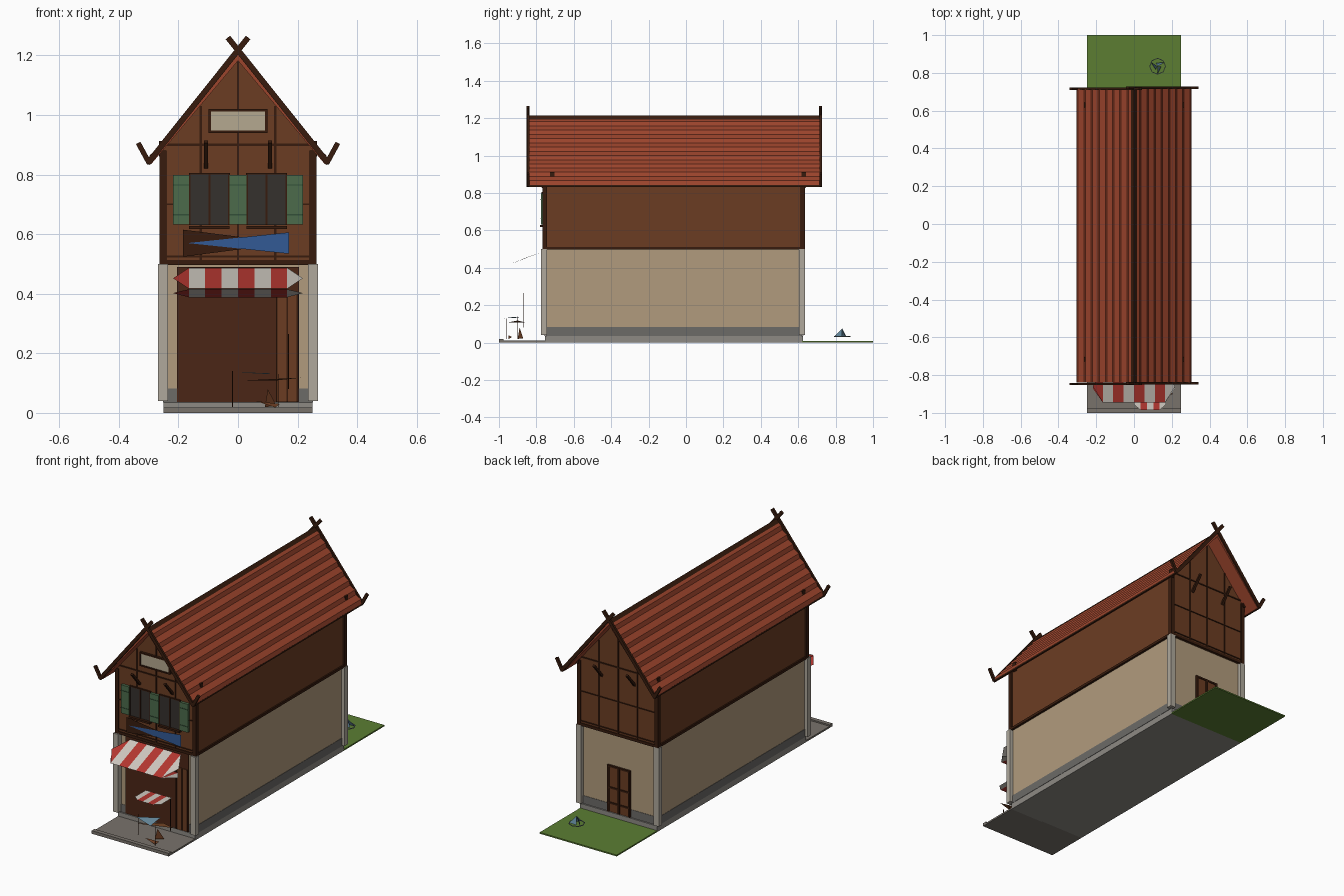
import bpy, math
from mathutils import Vector

if "Cube" in bpy.data.objects:
    bpy.data.objects.remove(bpy.data.objects["Cube"])

mats = {}
def paint(ob, hexcol):
    if not hexcol:
        return ob
    if hexcol not in mats:
        m = bpy.data.materials.new("paint_" + hexcol)
        lin = [(int(hexcol[i:i + 2], 16) / 255) ** 2.2 for i in (0, 2, 4)]
        m.diffuse_color = (*lin, 1)
        m.use_nodes = True
        m.node_tree.nodes["Principled BSDF"].inputs["Base Color"].default_value = m.diffuse_color
        mats[hexcol] = m
    ob.data.materials.append(mats[hexcol])
    return ob

def mesh(name, verts, faces, col):
    me = bpy.data.meshes.new(name)
    me.from_pydata(verts, [], faces)
    me.update()
    ob = bpy.data.objects.new(name, me)
    bpy.context.collection.objects.link(ob)
    return paint(ob, col)

def prism(name, pts, y0, y1, col):
    """xz profile, counter-clockwise seen from the front, extruded along y"""
    n = len(pts)
    v = [(x, y0, z) for x, z in pts] + [(x, y1, z) for x, z in pts]
    f = [tuple(range(n)), tuple(range(2 * n - 1, n - 1, -1))]
    f += [(i, i + n, (i + 1) % n + n, (i + 1) % n) for i in range(n)]
    return mesh(name, v, f, col)

def box(name, x0, x1, y0, y1, z0, z1, col):
    return prism(name, [(x0, z0), (x1, z0), (x1, z1), (x0, z1)], y0, y1, col)

def bar(name, p, q, w, d, col):
    """beam from p to q, w across and d deep"""
    p, q = Vector(p), Vector(q)
    t = (q - p).normalized()
    a = t.cross(Vector((0, 1, 0)) if abs(t.y) < 0.5 and abs(t.x) > 0.01 else Vector((1, 0, 0))).normalized()
    b = t.cross(a)
    v = [e + a * i * w / 2 + b * j * d / 2 for e in (p, q) for i, j in ((-1, -1), (1, -1), (1, 1), (-1, 1))]
    return mesh(name, v, [(3, 2, 1, 0), (4, 5, 6, 7)] + [(i, (i + 1) % 4, (i + 1) % 4 + 4, i + 4) for i in range(4)], col)

def sheet(name, pts, col):
    return mesh(name, pts, [tuple(range(len(pts)))], col)

WOOD, BEAM, DARK = "6b3f27", "3a2115", "4c2a1c"
PLASTER, STONE, PLINTH = "b09a7c", "aea79b", "6c6a67"
RED, WHITE, GREEN, BLUE, TILE = "b53a34", "cfc9c0", "4d6b4c", "355a94", "9a4630"
F, B = -0.765, 0.635      # upper storey front and back

# ground plots
box("front_pavement", -0.25, 0.25, -1, -0.75, 0, 0.01, "78726b")
box("pavement_kerb", -0.25, 0.25, -1, -0.975, 0, 0.018, "78726b")
box("back_lawn", -0.25, 0.25, 0.62, 1, 0, 0.008, "5c7d36")

# ground floor
box("foundation", -0.25, 0.25, -0.755, 0.625, 0, 0.035, "8c8983")
box("plinth", -0.252, 0.252, -0.747, 0.617, 0.035, 0.082, PLINTH)
box("ground_floor_wall", -0.25, 0.25, -0.745, 0.615, 0.035, 0.5, PLASTER)
for sx in (-1, 1):
    for n, y in (("front", -0.76), ("back", 0.62)):
        x = sx * 0.252
        box(n + "_stone_pillar", x - 0.0165, x + 0.0165, y - 0.016, y + 0.016, 0.04, 0.5, STONE)

# shop opening with folded door, back door
box("shop_opening", -0.205, 0.205, -0.752, -0.74, 0.037, 0.49, DARK)
box("shop_door", 0.13, 0.2, -0.756, -0.75, 0.037, 0.4, WOOD)
for x in (0.13, 0.165, 0.2):
    box("shop_door_stile", x - 0.003, x + 0.003, -0.759, -0.75, 0.037, 0.4, BEAM)
box("back_door", -0.068, 0.068, 0.612, 0.622, 0.037, 0.3, WOOD)
for x in (-0.068, 0, 0.068):
    box("back_door_stile", x - 0.006, x + 0.006, 0.614, 0.628, 0.037, 0.31, BEAM)
for z in (0.09, 0.18, 0.305):
    box("back_door_rail", -0.074, 0.074, 0.614, 0.627, z - 0.005, z + 0.005, BEAM)

# upper storey with gables
prism("upper_storey", [(-0.255, 0.5), (0.255, 0.5), (0.255, 0.885), (0, 1.19), (-0.255, 0.885)],
      F + 0.006, B - 0.006, WOOD)
for sx in (-1, 1):
    for n, y in (("front", F + 0.011), ("back", B - 0.011)):
        x = sx * 0.252
        box(n + "_corner_post", x - 0.012, x + 0.012, y - 0.012, y + 0.012, 0.5, 0.88, BEAM)
    box("side_sill_beam", sx * 0.255 - 0.008, sx * 0.255 + 0.008, F, B, 0.497, 0.512, BEAM)
    for y in (-0.715, 0.63):
        box("purlin_peg", sx * 0.258 - 0.008, sx * 0.258 + 0.008, y - 0.012, y + 0.012, 0.86, 0.912, BEAM)
for n, y, s in (("front", F + 0.006, -1), ("back", B - 0.006, 1)):
    for z, h in ((0.505, 0.016), (0.525, 0.006), (0.7, 0.005), (0.9, 0.007)):
        box(n + "_cross_beam", -0.25, 0.25, y - 0.005, y + 0.005, z - h / 2, z + h / 2, BEAM)
    for x in (-0.125, 0, 0.125):
        box(n + "_stud", x - 0.004, x + 0.004, y - 0.004, y + 0.004, 0.5, 1.18 - abs(x) * 1.2, BEAM)
    for sx in (-1, 1):
        bar(n + "_eave_brace", (sx * 0.107, y, 0.825), (sx * 0.107, y + s * 0.072, 0.91), 0.012, 0.014, BEAM)

# front windows, shutters, sills
for sx in (-1, 1):
    a, b = sorted((sx * 0.03, sx * 0.162))
    box("window_pane", a, b, F - 0.004, F + 0.01, 0.63, 0.802, "383431")
    box("window_sill", a - 0.002, b + 0.002, F - 0.016, F + 0.01, 0.617, 0.628, BEAM)
    for x in (a, (a + b) / 2, b):
        box("window_mullion", x - 0.003, x + 0.003, F - 0.008, F, 0.63, 0.805, BEAM)
    box("window_head", a, b, F - 0.008, F, 0.8, 0.806, BEAM)
for x, w in ((-0.191, 0.053), (0, 0.056), (0.191, 0.053)):
    box("shutter", x - w / 2, x + w / 2, F - 0.011, F + 0.005, 0.632, 0.798, GREEN)
    for z in (0.665, 0.765):
        box("shutter_batten", x - w / 2, x + w / 2, F - 0.013, F, z - 0.002, z + 0.002, "35503a")

# gable vent with lattice
box("gable_vent", -0.092, 0.092, F - 0.004, F + 0.01, 0.946, 1.013, "b3a78e")
for z in (0.943, 1.016):
    box("vent_frame_rail", -0.098, 0.098, F - 0.008, F + 0.01, z - 0.004, z + 0.004, BEAM)
for x in (-0.095, 0.095):
    box("vent_frame_stile", x - 0.004, x + 0.004, F - 0.008, F + 0.01, 0.94, 1.02, BEAM)

# pennant-shaped sign board
sheet("sign_backing", [(-0.185, F - 0.006, 0.524), (0.17, F - 0.006, 0.57), (-0.185, F - 0.006, 0.615)], BEAM)
sheet("sign_face", [(-0.17, F - 0.009, 0.57), (0.172, F - 0.009, 0.534), (0.172, F - 0.009, 0.606)], BLUE)

# tiled roof: stepped courses on both slopes
R = 8
ridge, eave = Vector((0, 1.203)), Vector((0.304, 0.842))
nrm = Vector((0.765, 0.644))
out = []
for i in range(R):
    for t, h in ((0, 0), (0.6, 0.009)):
        out.append(ridge.lerp(eave, (i + t) / R) + nrm * h)
out.append(eave)
half = [tuple(p) for p in out]
inner = [(0.292, 0.834), (0, 1.182)]
prism("tiled_roof", [(-x, z) for x, z in inner[:1]] + [inner[1]] + [inner[0]] + half[::-1]
      + [(-x, z) for x, z in half[1:]], -0.84, 0.715, TILE)
prism("ridge_cap", [(-0.016, 1.194), (0.016, 1.194), (0, 1.214)], -0.84, 0.715, BEAM)

# crossed barge boards with upturned ends
for n, y in (("front", -0.845), ("back", 0.719)):
    for sx in (-1, 1):
        yy = y + sx * 0.002
        bar(n + "_barge_board", (sx * 0.303, yy, 0.838), (-sx * 0.034, yy, 1.26), 0.019, 0.013, BEAM)
        bar(n + "_barge_hook", (sx * 0.298, yy, 0.838), (sx * 0.335, yy, 0.906), 0.017, 0.013, BEAM)
for sx in (-1, 1):
    bar("eave_batten", (sx * 0.3, -0.84, 0.838), (sx * 0.3, 0.715, 0.838), 0.01, 0.008, BEAM)

# striped awning: upper sheet, returned lower sheet, pointed ends
levels = (((-0.765, 0.487), (-0.945, 0.417), (-0.86, 0.452)),
          ((-0.945, 0.415), (-0.79, 0.388), (-0.87, 0.402)))
for (ya, za), (yb, zb), (yt, zt) in levels:
    for i in range(6):
        x0, x1 = -0.165 + i * 0.055, -0.11 + i * 0.055
        sheet("awning_stripe", [(x0, ya, za), (x0, yb, zb), (x1, yb, zb), (x1, ya, za)], (WHITE, RED)[i % 2])
    for sx, c in ((-1, RED), (1, WHITE)):
        sheet("awning_end", [(sx * 0.165, ya, za), (sx * 0.165, yb, zb), (sx * 0.218, yt, zt)], c)

# market stall: flat striped canopy, thin poles, counter scraps
for i in range(5):
    x0, x1 = i * 0.034, (i + 1) * 0.034
    k = 0.03 if i in (0, 4) else 0
    sheet("stall_canopy", [(x0, -0.985 + k * (i == 0), 0.267), (x1, -0.985 + k * (i == 4), 0.267),
                           (x1, -0.855, 0.267), (x0, -0.855, 0.267)], (WHITE, RED)[i % 2])
for x, y, a, b in ((-0.018, -0.9, 0.02, 0.14), (0.17, -0.87, 0.08, 0.265), (0.135, -0.96, 0.02, 0.13)):
    bar("stall_pole", (x, y, a), (x, y, b), 0.003, 0.003, BEAM)
sheet("stall_cloth", [(-0.012, -0.93, 0.136), (0.11, -0.97, 0.13), (0.1, -0.86, 0.134)], "6f93a8")
sheet("stall_counter", [(0.0, -0.95, 0.108), (0.21, -0.9, 0.118), (0.12, -0.86, 0.108)], "7a4a2c")
sheet("stall_crate_side", [(0.06, -0.95, 0.04), (0.125, -0.95, 0.018), (0.14, -0.93, 0.03)], WOOD)
sheet("stall_crate_front", [(0.09, -0.9, 0.02), (0.13, -0.87, 0.022), (0.1, -0.89, 0.08)], WOOD)

# garden basin on the lawn: small ring on splayed legs
for i in range(8):
    a, b = i * math.pi / 4, (i + 1) * math.pi / 4
    P = lambda t: (0.125 + 0.042 * math.cos(t), 0.835 + 0.042 * math.sin(t), 0.032)
    bar("basin_rim", P(a), P(b), 0.004, 0.004, "7d8f94")
for i in range(3):
    t = i * 2 * math.pi / 3 + 0.5
    c, s = math.cos(t), math.sin(t)
    sheet("basin_fin", [(0.125, 0.835, 0.075), (0.125 + 0.042 * c, 0.835 + 0.042 * s, 0.032),
                        (0.125 - 0.02 * s, 0.835 + 0.02 * c, 0.03)], "5f8296")
